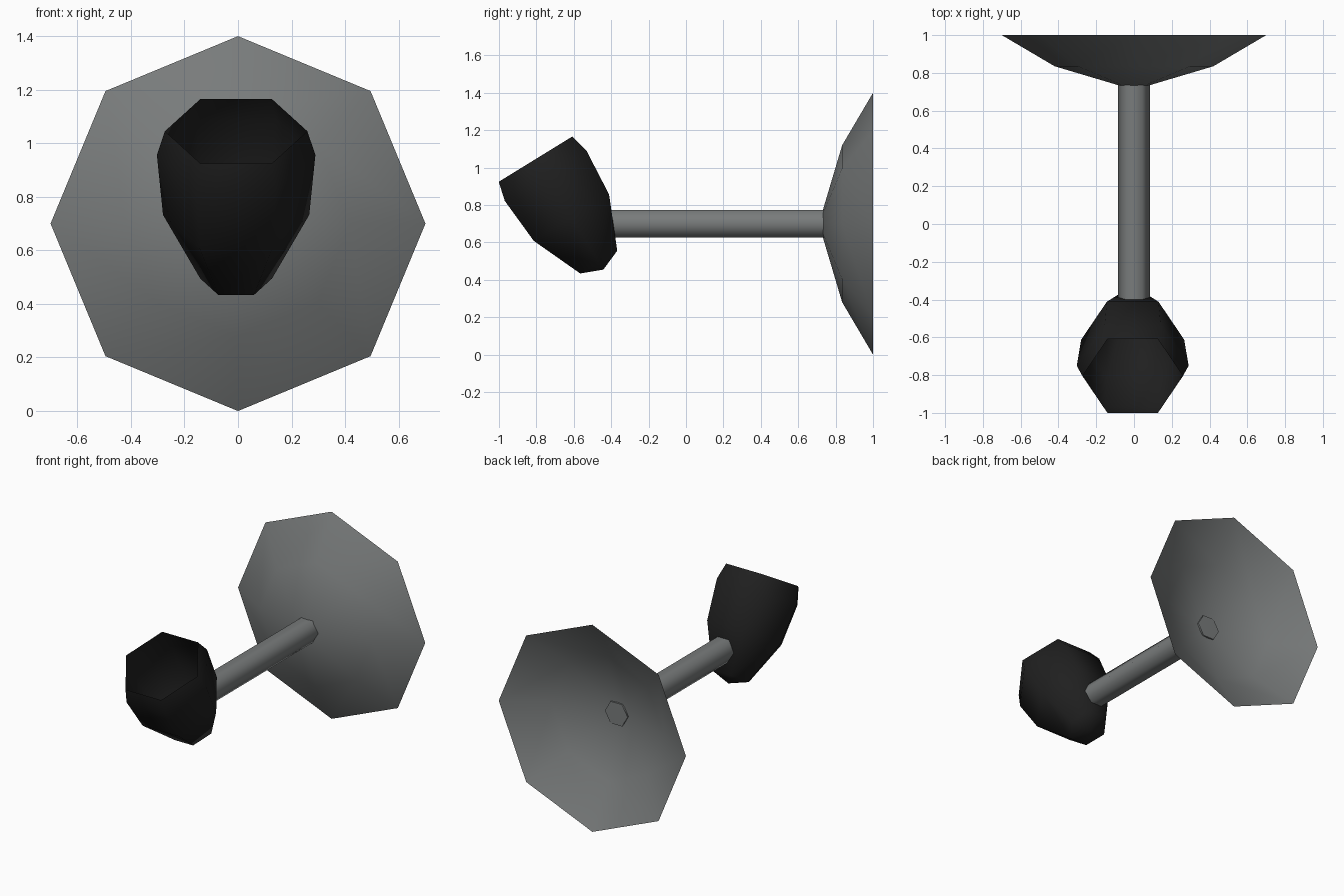
import bpy, bmesh, math
from mathutils import Vector

if "Cube" in bpy.data.objects:
    bpy.data.objects.remove(bpy.data.objects["Cube"])


def material(name, rgb):
    m = bpy.data.materials.new(name)
    m.diffuse_color = (*rgb, 1)
    m.use_nodes = True
    m.node_tree.nodes["Principled BSDF"].inputs["Base Color"].default_value = m.diffuse_color
    return m


GREY = material("dull grey", (0.19, 0.2, 0.2))
BLACK = material("soft black", (0.014, 0.014, 0.014))


def lathe(name, profile, sides, origin, axis, mat):
    """Spin (distance along axis, radius) points; the first corner lies on +x."""
    origin, axis, u = Vector(origin), Vector(axis).normalized(), Vector((1, 0, 0))
    v = axis.cross(u)
    bm = bmesh.new()
    rings = []
    for t, r in profile:
        c = origin + axis * t
        if r == 0:
            rings.append([bm.verts.new(c)] * sides)
            continue
        angles = [2 * math.pi * i / sides for i in range(sides)]
        rings.append([bm.verts.new(c + r * (u * math.cos(a) + v * math.sin(a)))
                      for a in angles])
    for a, b in zip(rings, rings[1:]):
        for i in range(sides):
            j = (i + 1) % sides
            bm.faces.new(dict.fromkeys((a[i], a[j], b[j], b[i])))
    bmesh.ops.recalc_face_normals(bm, faces=bm.faces)
    mesh = bpy.data.meshes.new(name)
    bm.to_mesh(mesh)
    bm.free()
    mesh.materials.append(mat)
    ob = bpy.data.objects.new(name, mesh)
    bpy.context.collection.objects.link(ob)
    bpy.context.view_layer.objects.active = ob
    ob.select_set(True)
    bpy.ops.object.shade_smooth_by_angle(angle=math.radians(65))
    ob.select_set(False)
    return ob


# shallow eight-sided dish, open towards the back
lathe("dish", [(0.71, 0), (0.835, 0.42), (1.0, 0.7)], 8, (0, 0, 0.7), (0, 1, 0), GREY)

# six-sided rod, just poking through the dish
lathe("rod", [(-0.41, 0), (-0.41, 0.085), (0.745, 0.085), (0.745, 0)],
      6, (0, 0, 0.7), (0, 1, 0), GREY)

# tilted six-sided cup, open at its upper front end
lathe("cup", [(0, 0.266), (0.104, 0.296), (0.367, 0.273), (0.646, 0.134), (0.693, 0)],
      6, (-0.007, -0.805, 1.045), (0, 0.524, -0.852), BLACK)
